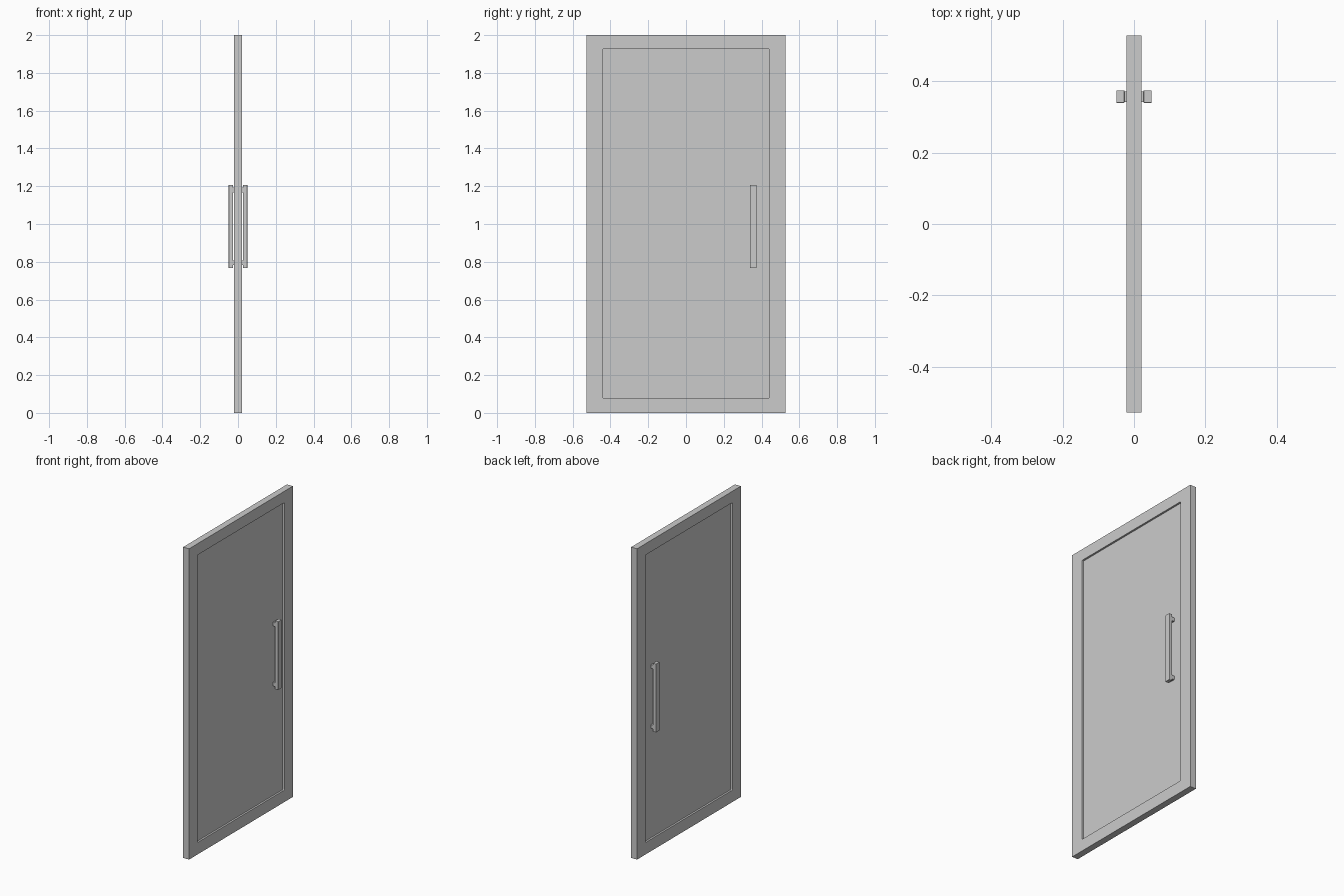
import bpy, bmesh
from mathutils import Matrix, Vector

if "Cube" in bpy.data.objects:
    bpy.data.objects.remove(bpy.data.objects["Cube"])


def box(name, lo, hi, bevel=0.0, axis=None):
    """Box between two corners; optionally bevel edges (only those along axis)."""
    lo, hi = Vector(lo), Vector(hi)
    bm = bmesh.new()
    m = Matrix.Translation((lo + hi) / 2) @ Matrix.Diagonal((*(hi - lo), 1))
    bmesh.ops.create_cube(bm, size=1, matrix=m)
    if bevel:
        edges = [e for e in bm.edges if axis is None or
                 abs((e.verts[0].co - e.verts[1].co).normalized()[axis]) > 0.9]
        bmesh.ops.bevel(bm, geom=edges, offset=bevel, segments=3, profile=0.5,
                        affect='EDGES')
    me = bpy.data.meshes.new(name)
    bm.to_mesh(me)
    bm.free()
    ob = bpy.data.objects.new(name, me)
    bpy.context.collection.objects.link(ob)
    return ob


W, H, T = 0.528, 2.0, 0.021        # half width, height, half thickness
PY, PZ0, PZ1 = 0.441, 0.077, 1.927  # panel opening
PT = 0.009                          # half thickness of inset panel

# Door frame with a rounded-corner opening
frame = box("door_frame", (-T, -W, 0), (T, W, H))
cutter = box("opening_cutter", (-0.1, -PY, PZ0), (0.1, PY, PZ1), 0.006, 0)
cutter.hide_render = True
cutter.hide_viewport = True
cut = frame.modifiers.new("opening", 'BOOLEAN')
cut.operation = 'DIFFERENCE'
cut.solver = 'EXACT'
cut.object = cutter

# Recessed panel, tucked slightly into the frame
box("inset_panel", (-PT, -PY - 0.01, PZ0 - 0.01), (PT, PY + 0.01, PZ1 + 0.01))

# Pull handle on each face: upright bar on two short posts
for side, s in (("right", 1), ("left", -1)):
    def part(name, x0, x1, y0, y1, z0, z1, bevel=0.0):
        xs = sorted((s * x0, s * x1))
        return box(f"{side}_{name}", (xs[0], y0, z0), (xs[1], y1, z1), bevel)

    part("handle_bar", 0.027, 0.049, 0.339, 0.374, 0.767, 1.207, 0.001)
    for end, z in (("lower", 0.794), ("upper", 1.18)):
        part(f"handle_post_{end}", PT - 0.004, 0.029, 0.342, 0.371,
             z - 0.012, z + 0.012)
